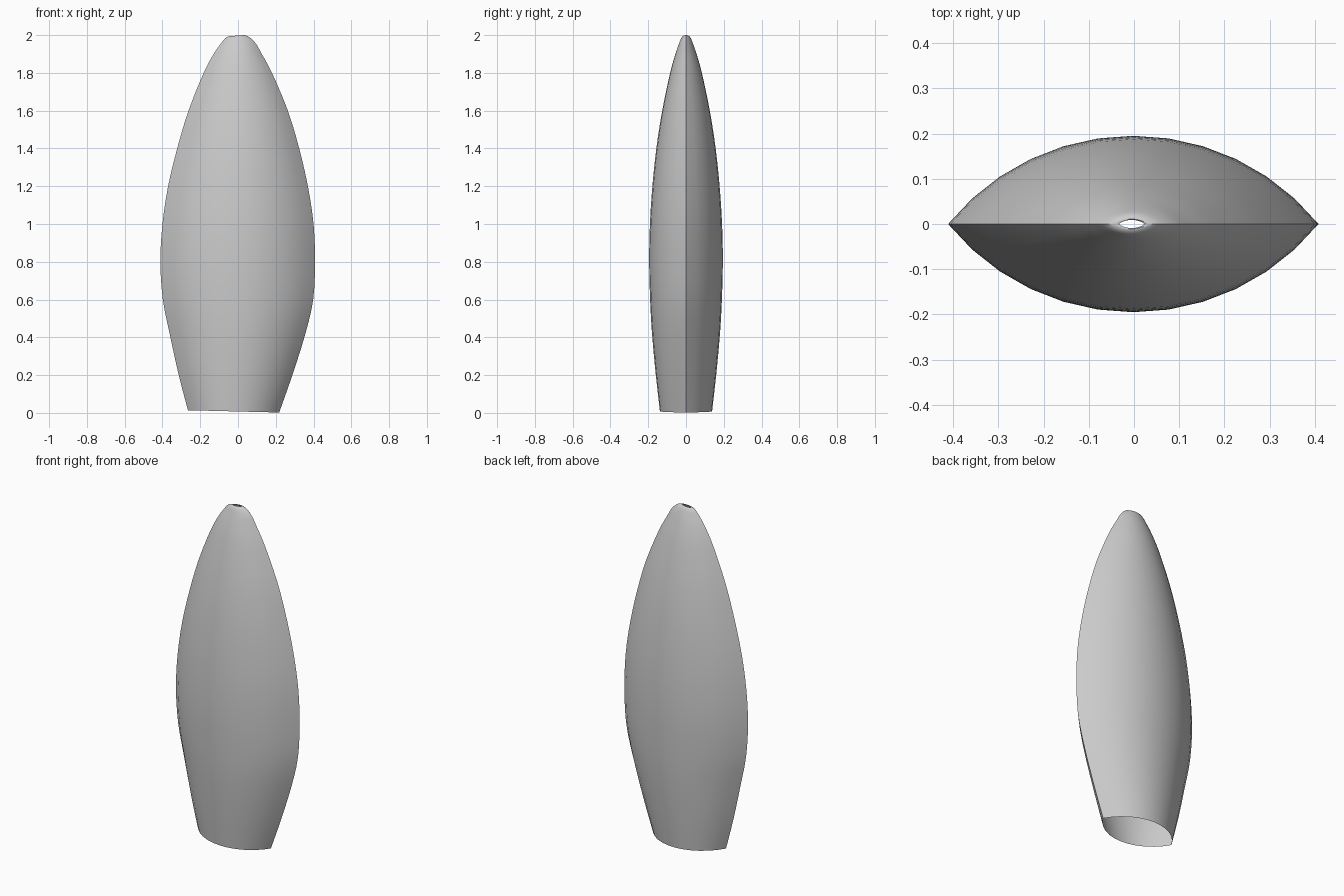
import bpy, bmesh, math
from mathutils import Vector

if "Cube" in bpy.data.objects:
    bpy.data.objects.remove(bpy.data.objects["Cube"])

# Sections: left x, left z, right x, right z, half depth
KEYS = [
    (-0.265, 0.014, 0.218, 0.002, 0.138),
    (-0.315, 0.205, 0.288, 0.200, 0.160),
    (-0.362, 0.420, 0.357, 0.420, 0.180),
    (-0.398, 0.600, 0.398, 0.600, 0.190),
    (-0.411, 0.800, 0.408, 0.800, 0.195),
    (-0.400, 1.000, 0.400, 1.000, 0.191),
    (-0.370, 1.200, 0.370, 1.200, 0.178),
    (-0.322, 1.400, 0.324, 1.400, 0.157),
    (-0.262, 1.600, 0.264, 1.600, 0.126),
    (-0.182, 1.800, 0.180, 1.800, 0.084),
    (-0.129, 1.900, 0.126, 1.900, 0.056),
    (-0.095, 1.950, 0.095, 1.955, 0.038),
    (-0.066, 1.985, 0.062, 1.988, 0.024),
    (-0.045, 1.994, 0.036, 2.000, 0.013),
    (-0.034, 1.994, 0.024, 1.998, 0.009),
]
SEG = 12   # segments on each face of the lens
SUB = 3    # rings between sections


def catmull(a, b, c, d, t):
    return [0.5 * (2*q + (r-p)*t + (2*p-5*q+4*r-s)*t*t + (3*q-p-3*r+s)*t**3)
            for p, q, r, s in zip(a, b, c, d)]


def lens_ring(bm, key):
    """Two circular arcs meeting in sharp left and right tips."""
    xl, zl, xr, zr, h = key
    w = (xr - xl) / 2
    rad = (w*w + h*h) / (2*h)
    half = math.asin(min(1, w / rad))
    ring = []
    for side in (-1, 1):
        for i in range(SEG):
            a = half * (2*i/SEG - 1) * -side
            x = rad * math.sin(a)
            y = side * (rad * math.cos(a) - (rad - h))
            f = (x + w) / (2*w)
            ring.append(bm.verts.new((xl + w + x, y, zl + (zr - zl)*f)))
    return ring


# Open hollow blade shell
n = len(KEYS)
rows = []
for i in range(n - 1):
    pts = [KEYS[max(0, min(n - 1, i + k))] for k in (-1, 0, 1, 2)]
    rows += [catmull(*pts, s / SUB) for s in range(SUB)]
rows.append(KEYS[-1])

bm = bmesh.new()
rings = [lens_ring(bm, r) for r in rows]
for lo, hi in zip(rings, rings[1:]):
    m = len(lo)
    for j in range(m):
        k = (j + 1) % m
        bm.faces.new((lo[j], lo[k], hi[k], hi[j]))
mesh = bpy.data.meshes.new("blade_shell")
bm.to_mesh(mesh)
bm.free()
blade = bpy.data.objects.new("blade_shell", mesh)
bpy.context.collection.objects.link(blade)

# Smooth faces, sharp side edges
bpy.context.view_layer.objects.active = blade
blade.select_set(True)
bpy.ops.object.shade_smooth_by_angle(angle=math.radians(40))
